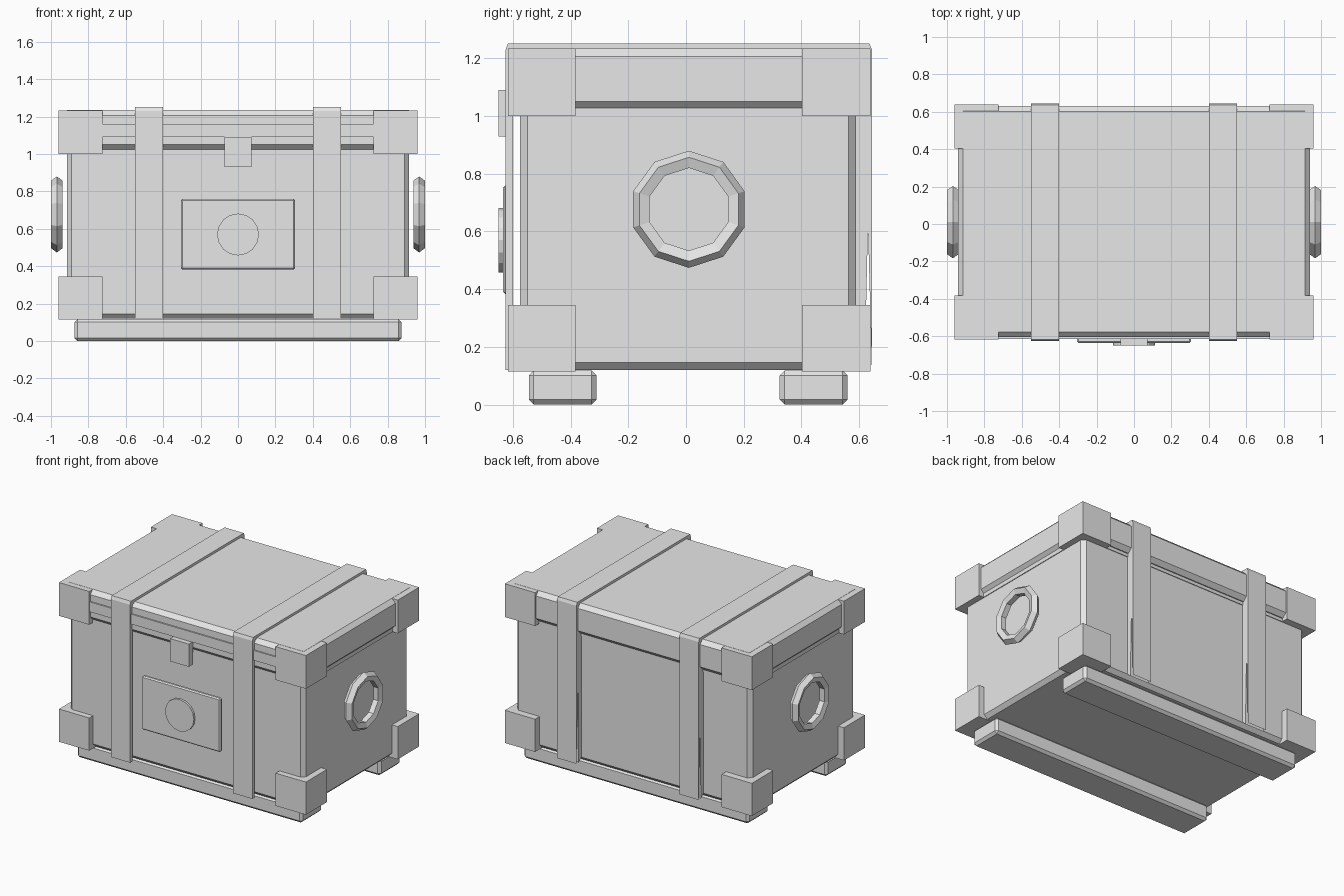
import bpy, bmesh, math
from mathutils import Matrix

if "Cube" in bpy.data.objects:
    bpy.data.objects.remove(bpy.data.objects["Cube"])

grey = bpy.data.materials.new("plain_grey")
grey.diffuse_color = (0.8, 0.8, 0.8, 1)
grey.use_nodes = True
grey.node_tree.nodes["Principled BSDF"].inputs["Base Color"].default_value = grey.diffuse_color
CY = 0.0125  # depth centre of the chest


def finish(name, bm):
    bmesh.ops.recalc_face_normals(bm, faces=bm.faces)
    me = bpy.data.meshes.new(name)
    bm.to_mesh(me)
    bm.free()
    me.materials.append(grey)
    ob = bpy.data.objects.new(name, me)
    bpy.context.collection.objects.link(ob)
    return ob


def box(name, x, y, z, bevel=0):
    """Box from (min, max) ranges with an optional single-segment chamfer."""
    bm = bmesh.new()
    bmesh.ops.create_cube(bm, size=1)
    for v in bm.verts:
        for i, (lo, hi) in enumerate((x, y, z)):
            v.co[i] = hi if v.co[i] > 0 else lo
    if bevel:
        bmesh.ops.bevel(bm, geom=bm.edges[:], offset=bevel, segments=1,
                        profile=0.5, affect='EDGES')
    return finish(name, bm)


# Chest body, rim and lid
box("body", (-0.915, 0.915), (-0.575, 0.59), (0.12, 1.03), 0.026)
box("rim", (-0.92, 0.92), (-0.58, 0.595), (1.0, 1.034))
box("lid", (-0.942, 0.942), (-0.605, 0.63), (1.022, 1.235), 0.028)

# Corner guards, top and bottom
for z, level in (((0.115, 0.345), "bottom"), ((1.0, 1.234), "top")):
    for x, side in (((-0.96, -0.725), "left"), ((0.725, 0.96), "right")):
        for y, end in (((-0.617, -0.383), "front"), ((0.403, 0.64), "back")):
            box(f"{level}_{end}_{side}_corner", x, y, z)

# Runners under the chest
for y, end in (((-0.545, -0.31), "front"), ((0.325, 0.56), "back")):
    box(f"{end}_runner", (-0.875, 0.875), y, (0, 0.118), 0.017)


# Straps: a folded band over the front, top and back
def strap(name, x0, x1):
    half = [(0.635, 0.12), (0.635, 1.23), (0.627, 1.252),
            (0.605, 1.226), (0.61, 1.21), (0.61, 0.12)]
    outer, inner = half[:3], half[3:]
    path = ([(CY - 0.003 - d, z) for d, z in outer]
            + [(CY - 0.003 + d, z) for d, z in reversed(outer)]
            + [(CY - 0.003 + d, z) for d, z in reversed(inner)]
            + [(CY - 0.003 - d, z) for d, z in inner])
    bm = bmesh.new()
    # closed loop: outer front to back, then inner back to front
    n_out = path[:6]
    n_in = [path[11], path[10], path[9], path[6], path[7], path[8]]
    loops = [[bm.verts.new((x, y, z)) for y, z in pts]
             for x in (x0, x1) for pts in (n_out, n_in)]
    ol, il, orr, ir = loops
    for i in range(5):
        for a, b in ((ol, il), (orr, ir), (ol, orr), (il, ir)):
            bm.faces.new((a[i], a[i + 1], b[i + 1], b[i]))
    for i in (0, 5):
        bm.faces.new((ol[i], il[i], ir[i], orr[i]))
    return finish(name, bm)


strap("left_strap", -0.55, -0.40)
strap("right_strap", 0.40, 0.55)

# Front band on the lid, clasp and name plate
box("lid_front_band", (-0.73, 0.73), (-0.614, -0.59), (1.09, 1.16))
box("clasp", (-0.073, 0.073), (-0.65, -0.604), (0.93, 1.09))
box("front_plate", (-0.305, 0.305), (-0.635, -0.605), (0.383, 0.76), 0.008)

# Round badge on the plate
bm = bmesh.new()
bmesh.ops.create_cone(bm, cap_ends=True, segments=16, radius1=0.112,
                      radius2=0.112, depth=0.03,
                      matrix=Matrix.Translation((0, -0.635, 0.57))
                      @ Matrix.Rotation(math.pi / 2, 4, 'X'))
finish("round_badge", bm)

# Ring handles: ten-sided ring with a five-sided section
for s, side in ((-1, "left"), (1, "right")):
    bm = bmesh.new()
    grid = []
    for i in range(10):
        a = math.pi / 2 + i * math.tau / 10
        row = []
        for j in range(5):
            b = j * math.tau / 5
            r = 0.17 + 0.033 * math.cos(b)
            row.append(bm.verts.new((s * 0.9685 + 0.033 * math.sin(b),
                                     0.01 + r * math.cos(a),
                                     0.677 + r * math.sin(a))))
        grid.append(row)
    for i in range(10):
        for j in range(5):
            k, m = (i + 1) % 10, (j + 1) % 5
            bm.faces.new((grid[i][j], grid[k][j], grid[k][m], grid[i][m]))
    finish(f"{side}_ring_handle", bm)
